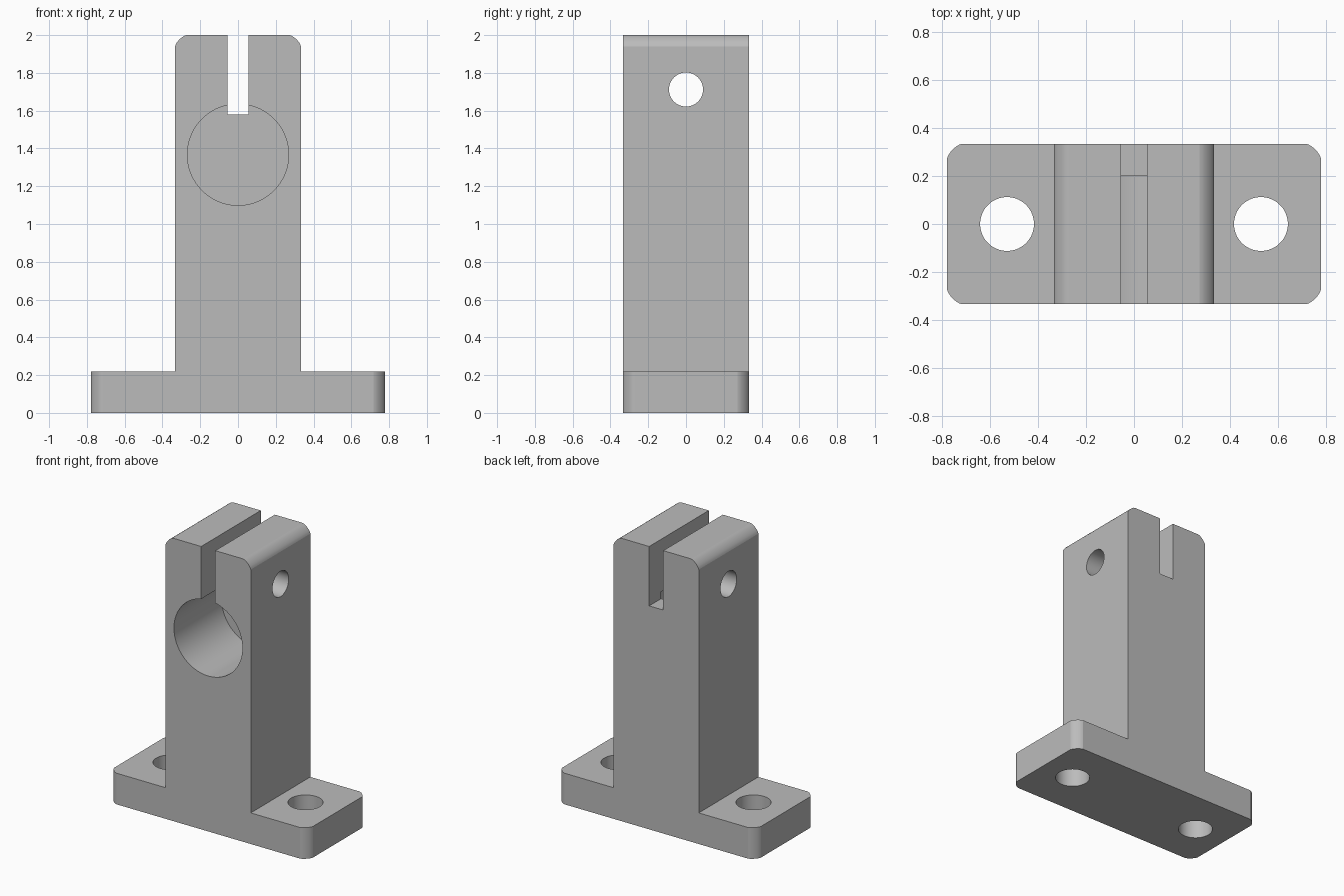
import bpy, bmesh, math
from mathutils import Matrix

default = bpy.data.objects.get("Cube")
if default:
    bpy.data.objects.remove(default, do_unlink=True)

HX, HY = 0.777, 0.333        # base half width, half depth
POST, BASE_H, TOP = 0.333, 0.22, 2.0
CORNER = 0.06

grey = bpy.data.materials.new("machined_grey")
grey.use_nodes = True
colour = (0.5, 0.5, 0.5, 1)
grey.diffuse_color = colour
grey.node_tree.nodes["Principled BSDF"].inputs["Base Color"].default_value = colour


def add_object(name, bm):
    bmesh.ops.recalc_face_normals(bm, faces=bm.faces)
    mesh = bpy.data.meshes.new(name)
    bm.to_mesh(mesh)
    bm.free()
    mesh.materials.append(grey)
    obj = bpy.data.objects.new(name, mesh)
    bpy.context.collection.objects.link(obj)
    return obj


def cylinder(name, radius, length, centre, turn=None):
    bm = bmesh.new()
    matrix = Matrix.Translation(centre)
    if turn:
        matrix = matrix @ Matrix.Rotation(math.pi / 2, 4, turn)
    bmesh.ops.create_cone(bm, cap_ends=True, segments=96, radius1=radius,
                          radius2=radius, depth=length, matrix=matrix)
    return add_object(name, bm)


def box(name, size, centre):
    bm = bmesh.new()
    bmesh.ops.create_cube(bm, size=1, matrix=Matrix.Translation(centre)
                          @ Matrix.Diagonal((*size, 1)))
    return add_object(name, bm)


# Upright post on a flanged base, extruded from one T-shaped profile
half = [(HX, 0), (HX, BASE_H), (POST, BASE_H), (POST, TOP)]
outline = half + [(-x, z) for x, z in reversed(half)]
bm = bmesh.new()
face = bm.faces.new([bm.verts.new((x, -HY, z)) for x, z in outline])
result = bmesh.ops.extrude_face_region(bm, geom=[face])
bmesh.ops.translate(bm, vec=(0, 2 * HY, 0),
                    verts=[v for v in result["geom"] if isinstance(v, bmesh.types.BMVert)])
bmesh.ops.recalc_face_normals(bm, faces=bm.faces)


# Eased corners: upright edges of the base and long edges of the post top
def is_eased(edge):
    a, b = (v.co for v in edge.verts)
    upright = abs(a.z - b.z) > 0.1 and min(abs(a.x), abs(b.x)) > POST + 0.1
    top_side = min(a.z, b.z) > TOP - 0.01 and abs(a.y - b.y) > 0.1
    return upright or top_side


bmesh.ops.bevel(bm, geom=[e for e in bm.edges if is_eased(e)], offset=CORNER,
                offset_type='OFFSET', segments=8, profile=0.38, affect='EDGES')
support = add_object("shaft_support", bm)

# Blind shaft bore, clamping slot, clamp screw hole and mounting holes
cutters = [
    cylinder("shaft_bore_cutter", 0.268, 0.8, (0, 0.2 - 0.4, 1.367), 'X'),
    box("slot_cutter", (0.11, 1, 0.6), (0, 0, 1.58 + 0.3)),
    cylinder("clamp_screw_cutter", 0.09, 1, (0, 0, 1.712), 'Y'),
]
for side in (-1, 1):
    cutters.append(cylinder("mounting_hole_cutter", 0.112, 0.6, (side * 0.528, 0, 0.1)))

bpy.ops.object.select_all(action='DESELECT')
support.select_set(True)
bpy.context.view_layer.objects.active = support
for cutter in cutters:
    cutter.hide_render = True
    mod = support.modifiers.new(cutter.name, 'BOOLEAN')
    mod.operation = 'DIFFERENCE'
    mod.solver = 'EXACT'
    mod.object = cutter
    bpy.ops.object.modifier_apply(modifier=mod.name)
    bpy.data.objects.remove(cutter, do_unlink=True)

bpy.ops.object.shade_smooth_by_angle(angle=math.radians(15))
